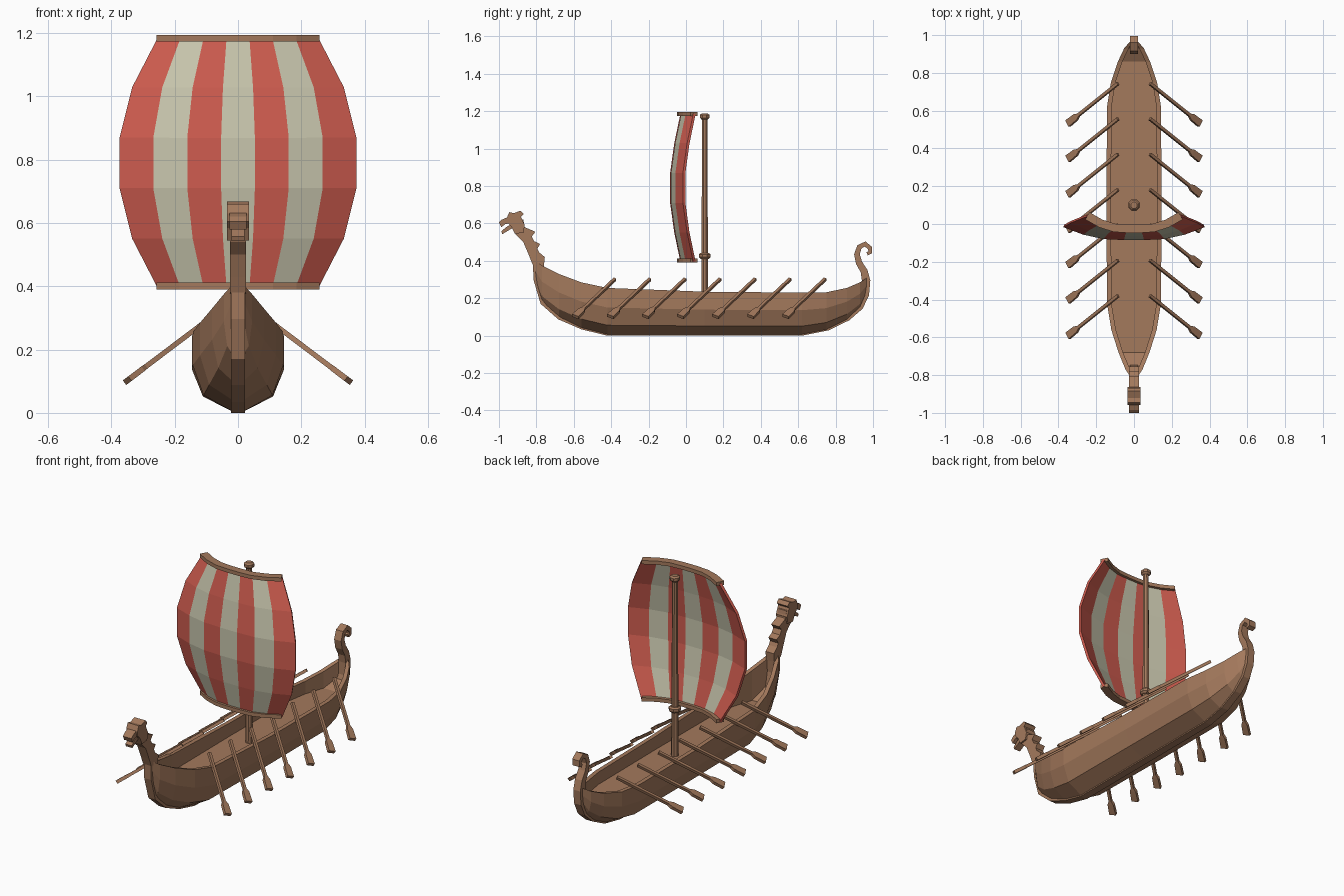
import bpy, bmesh, math
from mathutils import Vector

if "Cube" in bpy.data.objects:
    bpy.data.objects.remove(bpy.data.objects["Cube"])


def material(name, rgb):
    m = bpy.data.materials.new(name)
    m.diffuse_color = (*rgb, 1)
    m.use_nodes = True
    m.node_tree.nodes["Principled BSDF"].inputs["Base Color"].default_value = m.diffuse_color
    return m


WOOD = material("brown wood", (0.37, 0.192, 0.108))
RED = material("red cloth", (0.62, 0.107, 0.078))
CREAM = material("cream cloth", (0.58, 0.565, 0.42))


def finish(name, bm, mats=(WOOD,)):
    bmesh.ops.recalc_face_normals(bm, faces=bm.faces)
    me = bpy.data.meshes.new(name)
    bm.to_mesh(me)
    bm.free()
    for m in mats:
        me.materials.append(m)
    ob = bpy.data.objects.new(name, me)
    bpy.context.collection.objects.link(ob)
    return ob


def loft(name, rings):
    """Skin closed rings of equal length and cap both ends."""
    bm = bmesh.new()
    vs = [[bm.verts.new(p) for p in r] for r in rings]
    n = len(vs[0])
    for a, b in zip(vs, vs[1:]):
        for i in range(n):
            j = (i + 1) % n
            bm.faces.new((a[i], a[j], b[j], b[i]))
    bm.faces.new(vs[0])
    bm.faces.new(vs[-1])
    return finish(name, bm)


def prism(name, outline, half):
    """Side outline (y, z) extruded across x."""
    return loft(name, [[(x, y, z) for y, z in outline] for x in (-half, half)])


def strip(name, path, half, place):
    """Rectangular bar along a flat path of (u, v, thickness)."""
    rings = []
    for i, (u, v, t) in enumerate(path):
        a, b = path[max(i - 1, 0)], path[min(i + 1, len(path) - 1)]
        d = Vector((b[0] - a[0], b[1] - a[1])).normalized()
        nu, nv = -d.y * t / 2, d.x * t / 2
        rings.append([place(u + s * nu, v + s * nv, h)
                      for s, h in ((-1, -half), (-1, half), (1, half), (1, -half))])
    return loft(name, rings)


def lathe(name, profile, x, y, sides=8):
    return loft(name, [[(x + r * math.cos(2 * math.pi * (k + .5) / sides),
                         y + r * math.sin(2 * math.pi * (k + .5) / sides), z)
                        for k in range(sides)] for r, z in profile])


# Hull: stations of (y, half width, keel height, rim height)
stations = [(-.805, .022, .27, .40), (-.77, .045, .17, .375), (-.68, .082, .095, .33),
            (-.56, .12, .04, .285), (-.42, .143, .006, .255), (.1, .146, .006, .235),
            (.62, .143, .006, .23), (.75, .122, .03, .232), (.86, .085, .08, .255),
            (.93, .052, .14, .285), (.965, .022, .21, .308)]
rings = []
for y, w, kz, sz in stations:
    h = sz - kz
    wi = max(w - .024, w * .4)
    dz = max(.16, kz + .06)          # deck height
    half = [(w * .14, kz), (w * .76, kz + h * .2), (w, kz + h * .58), (w, sz), (wi, sz), (wi, dz)]
    rings.append([(x, y, z) for x, z in half] + [(-x, y, z) for x, z in reversed(half)])
loft("hull", rings)

# Keel, stem and curled stern post in one bar
strip("keel_and_stern_curl",
      [(-.79, .42, .06), (-.79, .30, .05), (-.76, .18, .04), (-.675, .10, .03),
       (-.555, .045, .024), (-.42, .012, .024), (.62, .012, .024), (.76, .04, .024),
       (.865, .095, .03), (.93, .155, .036), (.958, .22, .042), (.963, .295, .045),
       (.952, .345, .038), (.925, .39, .034), (.914, .435, .03), (.927, .475, .028),
       (.958, .49, .027), (.984, .468, .025), (.985, .445, .022), (.968, .438, .018)],
      .022, lambda u, v, h: (h, u, v))

# Beast figurehead: stepped neck, head, snout and lower jaw
prism("figurehead_neck",
      [(-.82, .38), (-.84, .43), (-.87, .50), (-.91, .54), (-.925, .58), (-.91, .63),
       (-.87, .62), (-.862, .58), (-.805, .555), (-.825, .53), (-.812, .505), (-.78, .49),
       (-.795, .465), (-.785, .445), (-.755, .42), (-.76, .37)], .026)
prism("figurehead_head",
      [(-.915, .545), (-.935, .585), (-.955, .605), (-.958, .63), (-.945, .66), (-.92, .655),
       (-.885, .668), (-.868, .65), (-.882, .635), (-.862, .59), (-.87, .55)], .035)
prism("figurehead_snout",
      [(-.94, .60), (-.965, .597), (-.988, .58), (-1.0, .605), (-.985, .62), (-.95, .635),
       (-.92, .63)], .027)
prism("figurehead_jaw",
      [(-.925, .575), (-.945, .565), (-.982, .543), (-.988, .558), (-.955, .585), (-.935, .595)], .02)

# Mast with collar and cap
lathe("mast", [(.02, .15), (.015, 1.17)], 0, .1)
lathe("mast_collar", [(.024, .41), (.033, .42), (.033, .435), (.024, .442)], 0, .1)
lathe("mast_cap", [(.018, 1.155), (.028, 1.165), (.028, 1.18), (.018, 1.188)], 0, .1)

# Bulging sail, striped by column
row_w = [.25, .332, .372, .372, .332, .25]
row_y = [.045, .012, -.01, -.01, .012, .045]
col_y = [0, -.04, -.063, -.068, -.068, -.063, -.04, 0]
bm = bmesh.new()
grid = [[bm.verts.new((row_w[r] * (2 * c / 7 - 1), row_y[r] + col_y[c], .395 + .158 * r))
         for c in range(8)] for r in range(6)]
for r in range(5):
    for c in range(7):
        f = bm.faces.new((grid[r][c], grid[r][c + 1], grid[r + 1][c + 1], grid[r + 1][c]))
        f.material_index = c % 2
sail = finish("sail", bm, (RED, CREAM))
mod = sail.modifiers.new("thickness", 'SOLIDIFY')
mod.thickness = .014
mod.offset = 0

# Curved yards along the top and bottom of the sail
for name, z in (("upper_yard", 1.184), ("lower_yard", .401)):
    strip(name, [(.247 * (2 * c / 7 - 1), .043 + col_y[c], .044) for c in range(8)], .0105,
          lambda u, v, h, z=z: (u, v, z + h))


# Seven oars each side, with flat blades
def bar(name, sections, w, n):
    return loft(name, [[p + w * (a * hw) + n * (b * hn)
                        for a, b in ((-1, -1), (1, -1), (1, 1), (-1, 1))]
                       for p, hw, hn in sections])


for side, label in ((-1, "left"), (1, "right")):
    for i in range(7):
        start = Vector((side * .085, -.38 + .1873 * i, .302))
        vec = Vector((side * .265, -.212, -.2))
        d = vec.normalized()
        w = (Vector((0, 1, 0)) - d * d.y).normalized()
        n = d.cross(w)
        at = lambda t: start + vec * t
        bar(f"{label}_oar_shaft_{i + 1}", [(at(0), .008, .008), (at(.84), .008, .008)], w, n)
        bar(f"{label}_oar_blade_{i + 1}",
            [(at(.79), .009, .008), (at(.84), .018, .009), (at(1), .02, .009)], w, n)
